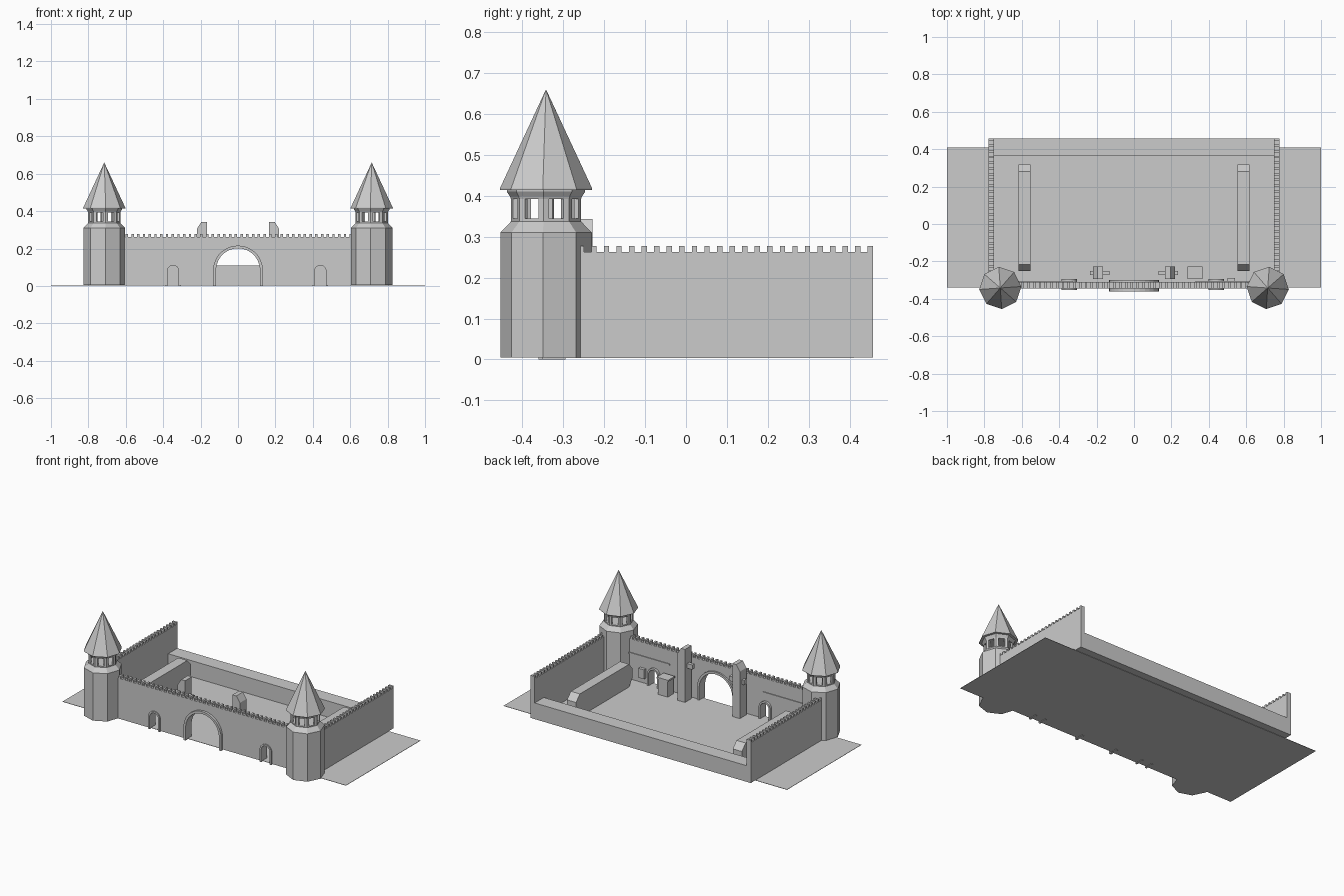
import bpy, bmesh
from math import cos, sin, pi, radians
from mathutils import Vector

cube = bpy.data.objects.get("Cube")
if cube:
    bpy.data.objects.remove(cube)

stone = bpy.data.materials.new("grey_stone")
stone.use_nodes = True
GREY = (0.6, 0.6, 0.6, 1)
stone.diffuse_color = GREY
stone.node_tree.nodes["Principled BSDF"].inputs["Base Color"].default_value = GREY


def finish(name, bm):
    bmesh.ops.recalc_face_normals(bm, faces=bm.faces)
    mesh = bpy.data.meshes.new(name)
    bm.to_mesh(mesh)
    bm.free()
    mesh.materials.append(stone)
    ob = bpy.data.objects.new(name, mesh)
    bpy.context.collection.objects.link(ob)
    return ob


def add_prism(bm, points, shift):
    face = bm.faces.new([bm.verts.new(p) for p in points])
    new = bmesh.ops.extrude_face_region(bm, geom=[face])["geom"]
    bmesh.ops.translate(bm, vec=shift, verts=[g for g in new if isinstance(g, bmesh.types.BMVert)])


def prism_y(name, profile, y0, y1):
    """Extrude an x-z profile along y."""
    bm = bmesh.new()
    add_prism(bm, [(x, y0, z) for x, z in profile], (0, y1 - y0, 0))
    return finish(name, bm)


def prism_x(name, profile, x0, x1):
    """Extrude a y-z profile along x."""
    bm = bmesh.new()
    add_prism(bm, [(x0, y, z) for y, z in profile], (x1 - x0, 0, 0))
    return finish(name, bm)


def box(name, x0, x1, y0, y1, z0, z1):
    return prism_y(name, [(x0, z0), (x1, z0), (x1, z1), (x0, z1)], y0, y1)


def arch(cx, r, spring, base, n=14):
    """Arch outline from left foot to right foot."""
    curve = [(cx - r * cos(pi * i / n), spring + r * sin(pi * i / n)) for i in range(n + 1)]
    return [(cx - r, base)] + curve + [(cx + r, base)]


def battlement(a, b, low, high, step=0.0307, width=0.013):
    """Toothed top edge running from b down to a."""
    pts = [(b, low)]
    s = b
    while s - width > a:
        pts += [(s, low), (s, high), (s - width, high), (s - width, low)]
        s -= step
    return pts[1:] + [(a, low)]


BASE, TOP, MERLON = 0.005, 0.262, 0.277

# Ground sheet
box("ground", -1, 1, -0.34, 0.41, 0.003, BASE)

# Front wall with a gate and two doorways
openings = [(-0.347, 0.03, 0.08), (0, 0.118, 0.083), (0.44, 0.03, 0.08)]
outline = [(-0.64, BASE)]
for cx, r, spring in openings:
    outline += arch(cx, r, spring, BASE)
outline += [(0.64, BASE)] + battlement(-0.64, 0.64, TOP, MERLON)
prism_y("front_wall", outline, -0.345, -0.31)

# Raised arch surrounds
for name, (cx, r, spring), rim, y0, y1 in zip(
        ("left_door_trim", "gate_trim", "right_door_trim"), openings,
        (0.011, 0.015, 0.011), (-0.352, -0.36, -0.352), (-0.295, -0.3, -0.295)):
    prism_y(name, arch(cx, r + rim, spring, 0) + arch(cx, r, spring, 0)[::-1], y0, y1)

# Side walls
for name, s in (("left_wall", 1), ("right_wall", -1)):
    side = [(-0.3, BASE), (0.457, BASE)] + battlement(-0.3, 0.457, TOP, MERLON)
    prism_x(name, side, s * 0.748, s * 0.777)

# Low, broad back wall
box("back_wall", -0.75, 0.75, 0.365, 0.457, BASE, 0.108)

# Towers
C = Vector((0.715, -0.342, 0))


def lathe(name, s, rings):
    """Eight-sided turned solid on the tower axis."""
    bm = bmesh.new()
    loops = []
    for r, z in rings:
        loops.append([bm.verts.new((s * (C.x + r * cos(a)), C.y + r * sin(a), z))
                      for a in (radians(45 * k - 4) for k in range(8))])
    for lo, hi in zip(loops, loops[1:]):
        for k in range(8):
            j = (k + 1) % 8
            bm.faces.new((lo[k], lo[j], hi[j], hi[k]))
    bm.faces.new(loops[0])
    bm.faces.new(loops[-1])
    bmesh.ops.remove_doubles(bm, verts=bm.verts, dist=0.0004)
    return finish(name, bm)


def corner_posts(name, s, r, thick, z0, z1, share=0.22):
    """Angled posts that leave one window in each side."""
    bm = bmesh.new()

    def ring(k, rad):
        a = radians(45 * k - 4)
        return Vector((s * (C.x + rad * cos(a)), C.y + rad * sin(a), z0))
    for k in range(8):
        shape = [ring(k, r).lerp(ring(k - 1, r), share), ring(k, r),
                 ring(k, r).lerp(ring(k + 1, r), share)]
        q = r - thick
        shape += [ring(k, q).lerp(ring(k + 1, q), share), ring(k, q),
                  ring(k, q).lerp(ring(k - 1, q), share)]
        add_prism(bm, shape, (0, 0, z1 - z0))
    return finish(name, bm)


for side, s in (("left", 1), ("right", -1)):
    lathe(side + "_tower_body", s, [(0.112, BASE), (0.112, 0.31), (0.086, 0.337), (0.086, 0.344)])
    corner_posts(side + "_tower_posts", s, 0.086, 0.012, 0.344, 0.392)
    lathe(side + "_tower_collar", s, [(0.086, 0.392), (0.088, 0.398), (0.096, 0.41), (0.096, 0.415)])
    lathe(side + "_tower_roof", s, [(0.113, 0.414), (0.113, 0.418), (0.0001, 0.66)])

# Courtyard furniture, mirrored left and right
for side, s in (("left", 1), ("right", -1)):
    bench = [(-0.217, BASE), (0.28, BASE), (0.318, 0.05), (0.318, 0.11),
             (0.28, 0.15), (-0.217, 0.15), (-0.25, 0.11), (-0.25, 0.05)]
    prism_x(side + "_long_block", bench, s * 0.553, s * 0.617)
    # Pillars beside the gate, with sloping tops
    pillar = [(s * 0.167, BASE), (s * 0.22, BASE), (s * 0.22, 0.305),
              (s * 0.195, 0.343), (s * 0.167, 0.343)]
    prism_y(side + "_gate_pillar", pillar, -0.295, -0.228)
    box(side + "_pillar_bar", s * 0.13, s * 0.235, -0.272, -0.25, 0.215, 0.245)
    # Thin rail on the inner face of the front wall
    box(side + "_wall_rail", s * 0.33, s * 0.62, -0.312, -0.305, 0.168, 0.176)

# Booth and small wall boxes
box("booth", 0.29, 0.36, -0.29, -0.23, BASE, 0.105)
box("booth_lid", 0.285, 0.365, -0.295, -0.226, 0.105, 0.115)
box("left_wall_box", 0.5, 0.54, -0.312, -0.29, 0.04, 0.1)
